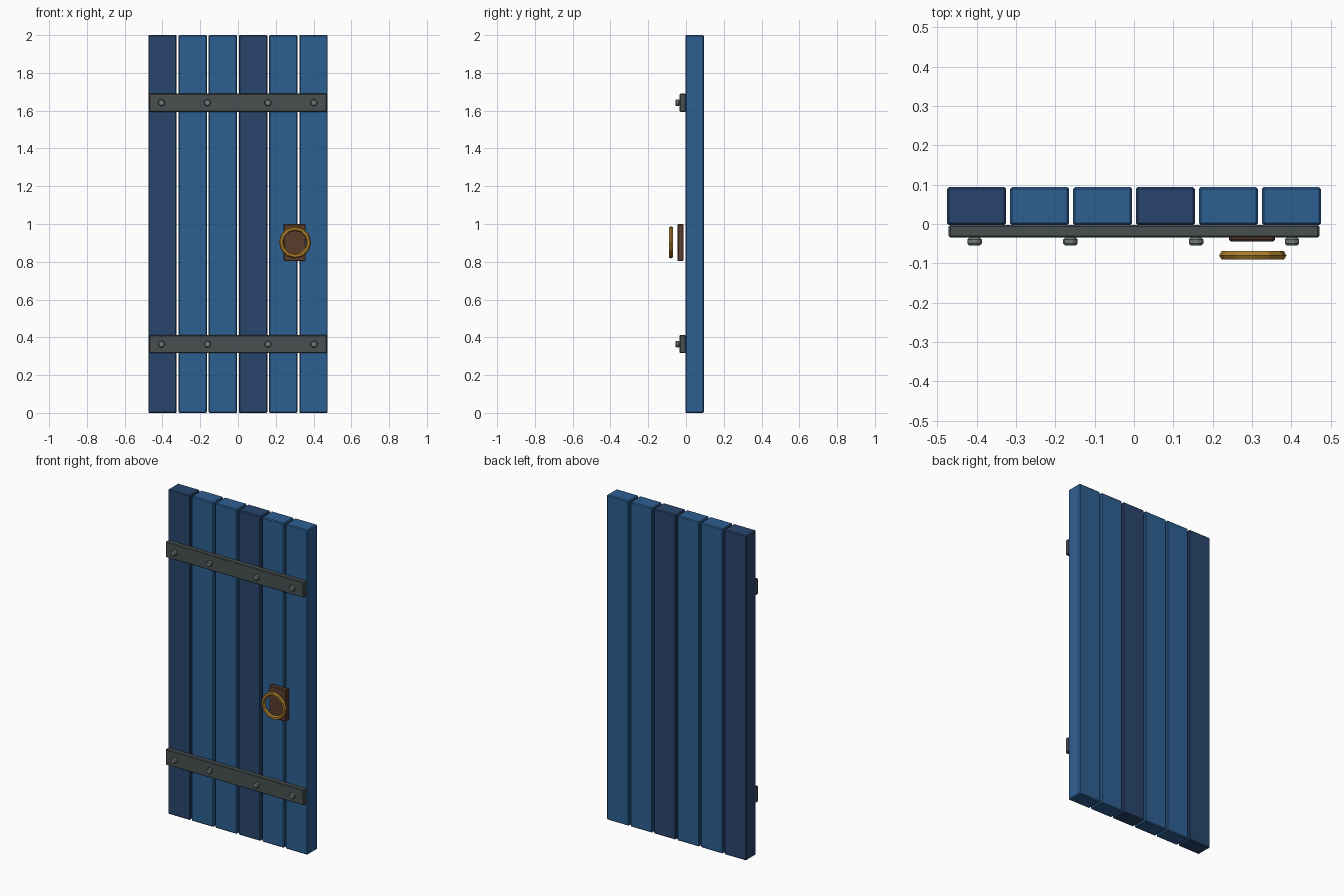
import bpy, math

if "Cube" in bpy.data.objects:
    bpy.data.objects.remove(bpy.data.objects["Cube"])


def material(name, rgb):
    m = bpy.data.materials.new(name)
    m.diffuse_color = (*rgb, 1)
    m.use_nodes = True
    m.node_tree.nodes["Principled BSDF"].inputs["Base Color"].default_value = m.diffuse_color
    return m


BLUE = material("blue_paint", (0.027, 0.115, 0.29))
NAVY = material("navy_paint", (0.022, 0.060, 0.155))
IRON = material("iron", (0.065, 0.08, 0.08))
STEEL = material("steel", (0.17, 0.19, 0.19))
BROWN = material("dark_bronze", (0.10, 0.045, 0.025))
BRASS = material("brass", (0.40, 0.20, 0.025))


def finish(name, mat, bevel=0.0, segments=1):
    ob = bpy.context.object
    ob.name = name
    ob.data.materials.append(mat)
    if bevel:
        b = ob.modifiers.new("bevel", "BEVEL")
        b.width = bevel
        b.segments = segments
    return ob


def box(name, lo, hi, mat, bevel):
    bpy.ops.mesh.primitive_cube_add(size=1, location=[(a + b) / 2 for a, b in zip(lo, hi)])
    bpy.context.object.scale = [b - a for a, b in zip(lo, hi)]
    bpy.ops.object.transform_apply(location=False, rotation=False, scale=True)
    return finish(name, mat, bevel)


# Six separate planks with open gaps, every third one darker
for i in range(6):
    x = -0.4 + 0.16 * i
    box(f"plank_{i + 1}", (x - 0.075, -0.003, 0), (x + 0.075, 0.094, 2),
        NAVY if i % 3 == 0 else BLUE, 0.005)

# Iron straps with rivets
for label, z in (("lower", 0.364), ("upper", 1.642)):
    box(f"{label}_strap", (-0.471, -0.034, z - 0.048), (0.471, -0.002, z + 0.048), IRON, 0.004)
    for i, x in enumerate((-0.405, -0.162, 0.158, 0.402)):
        bpy.ops.mesh.primitive_cylinder_add(vertices=10, radius=0.019, depth=0.021,
                                            location=(x, -0.0445, z),
                                            rotation=(math.pi / 2, 0, 0))
        finish(f"{label}_rivet_{i + 1}", STEEL, 0.005)

# Handle plate and pull ring
box("handle_plate", (0.242, -0.044, 0.804), (0.358, -0.013, 1.0), BROWN, 0.004)
bpy.ops.mesh.primitive_torus_add(major_segments=12, minor_segments=6,
                                 major_radius=0.073, minor_radius=0.0125,
                                 location=(0.302, -0.08, 0.903),
                                 rotation=(math.pi / 2, 0, 0))
finish("pull_ring", BRASS)
